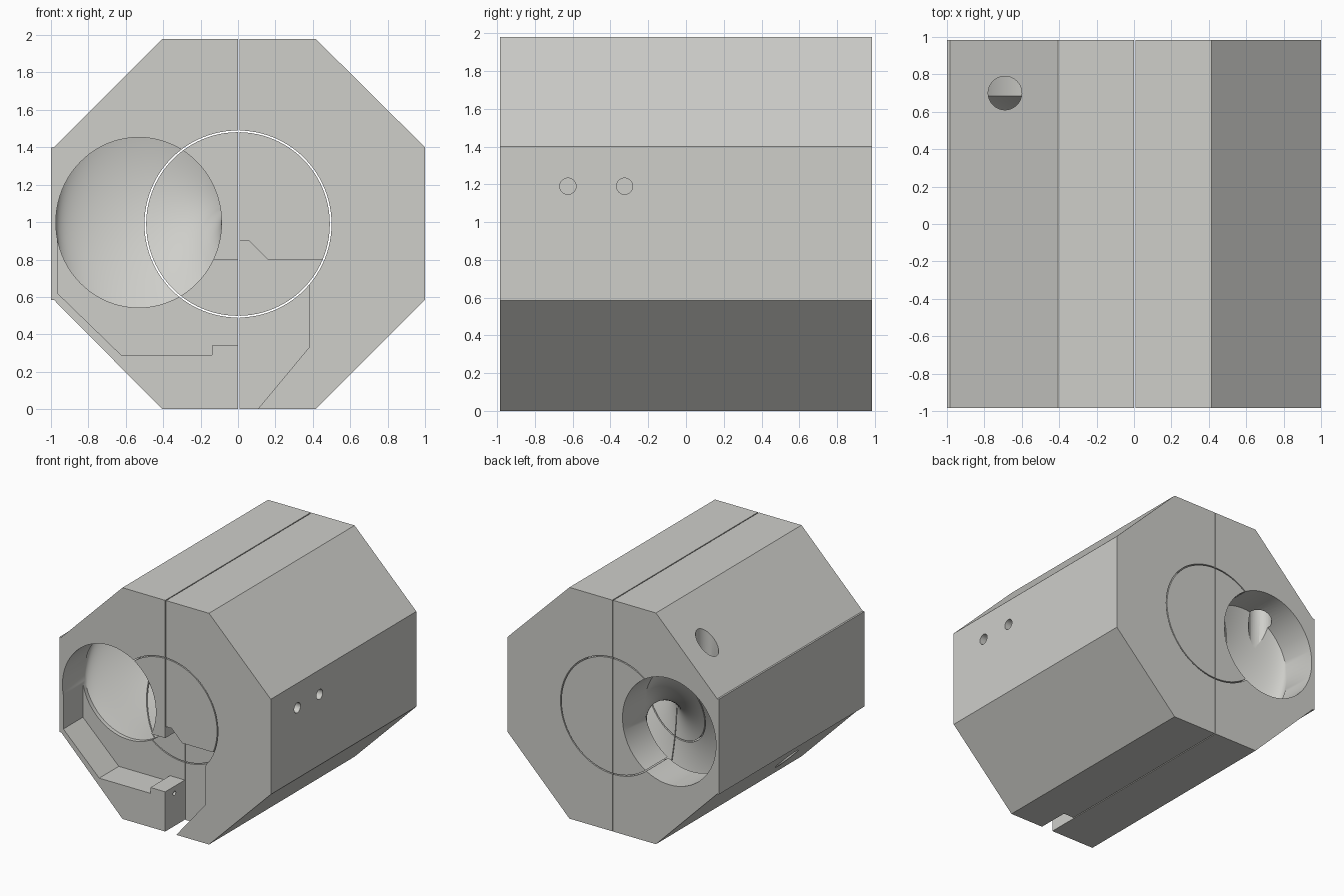
import bpy, bmesh, math

if "Cube" in bpy.data.objects:
    bpy.data.objects.remove(bpy.data.objects["Cube"])

CZ = 0.99      # height of the long axis
END = 0.985    # half length along y
GAP = 0.008    # split between the two halves

grey = bpy.data.materials.new("warm_grey")
grey.diffuse_color = (0.62, 0.62, 0.59, 1)
grey.use_nodes = True
grey.node_tree.nodes["Principled BSDF"].inputs["Base Color"].default_value = grey.diffuse_color


def make(name, bm):
    bmesh.ops.recalc_face_normals(bm, faces=bm.faces)
    me = bpy.data.meshes.new(name)
    bm.to_mesh(me)
    bm.free()
    me.materials.append(grey)
    ob = bpy.data.objects.new(name, me)
    bpy.context.collection.objects.link(ob)
    return ob


def loft(name, rings):
    """Closed solid through a list of equal rings."""
    bm = bmesh.new()
    vs = [[bm.verts.new(p) for p in ring] for ring in rings]
    n = len(vs[0])
    for a, b in zip(vs, vs[1:]):
        for i in range(n):
            j = (i + 1) % n
            bm.faces.new((a[i], a[j], b[j], b[i]))
    bm.faces.new(vs[0])
    bm.faces.new(vs[-1])
    return make(name, bm)


def prism(name, pts, y0, y1):
    return loft(name, [[(x, y, z) for x, z in pts] for y in (y0, y1)])


def drill(name, centre, r, axis, lo, hi):
    """Round cutter along x or z."""
    rings = []
    for h in (lo, hi):
        ring = []
        for i in range(32):
            u = math.tau * i / 32
            a, b = centre[0] + r * math.cos(u), centre[1] + r * math.sin(u)
            ring.append((h, a, b) if axis == "x" else (a, b, h))
        rings.append(ring)
    return loft(name, rings)


def cut(ob, cutters):
    for c in cutters:
        m = ob.modifiers.new("cut", "BOOLEAN")
        m.operation, m.solver, m.object = "DIFFERENCE", "EXACT", c
        bpy.context.view_layer.update()
        dg = bpy.context.evaluated_depsgraph_get()
        me = bpy.data.meshes.new_from_object(ob.evaluated_get(dg))
        ob.modifiers.clear()
        ob.data = me


def arc(r, x0, side, n=48):
    """Half circle from bottom to top, on the given side of the split."""
    a = math.asin(abs(x0) / r)
    pts = []
    for i in range(n + 1):
        t = -math.pi / 2 + a + (math.pi - 2 * a) * i / n
        pts.append((side * r * math.cos(t), CZ + r * math.sin(t)))
    return pts


# Octagonal shell halves, each with a half-round bore in its profile
left_out = [(0, 1.98), (-0.405, 1.98), (-0.985, 1.40), (-1, 1.40),
            (-1, 0.585), (-0.985, 0.585), (-0.405, 0)]
right_out = [(GAP, 1.98), (0.415, 1.98), (1, 1.40), (1, 0.585), (0.415, 0)]
left_shell = prism("left_shell", left_out + [(0, 0)] + arc(0.5, 0, -1), -END, END)
right_shell = prism("right_shell", right_out + [(GAP, 0)] + arc(0.5, GAP, 1), -END, END)

# Core halves inside the bore
left_core = prism("left_core", arc(0.491, 0, -1), -END, END)
right_core = prism("right_core", arc(0.491, GAP, 1), -END, END)

# Spiral passage: straight at both ends, one full turn between
R, RX, RZ, ST = 0.531, 0.443, 0.455, 0.30
steps = 84
stations = [(-1.2, 0.0)]
for i in range(steps + 1):
    t = i / steps
    stations.append((-END + ST + 2 * (END - ST) * t, t))
stations.append((1.2, 1.0))
rings = []
for y, t in stations:
    a = math.pi - math.tau * t
    ca, sa = math.cos(a), math.sin(a)
    ring = []
    for i in range(80):
        u = math.tau * i / 80
        p, q = R + RX * math.cos(u), RZ * math.sin(u)
        ring.append((p * ca - q * sa, y, CZ + 0.008 + p * sa + q * ca))
    rings.append(ring)
passage = loft("passage_cutter", rings)

# Front recesses
Y0, Y1 = -1.1, -0.72
left_recess = prism("left_recess_cutter", [
    (-0.965, 1.0), (-0.965, 0.62), (-0.625, 0.29), (-0.14, 0.29), (-0.14, 0.34),
    (0.05, 0.34), (0.05, 0.8), (-0.2, 0.8), (-0.3, 1.0)], Y0, Y1)
right_recess = prism("right_recess_cutter", [
    (-0.05, -0.1), (0.022, -0.1), (0.38, 0.33), (0.38, 0.7), (-0.05, 0.7)], Y0, Y1)
core_recess = prism("core_recess_cutter", [
    (-0.05, 0.4), (0.6, 0.4), (0.6, 0.8), (0.16, 0.8), (0.06, 0.9), (-0.05, 0.9)], Y0, Y1)

# Drilled holes
upper_hole = drill("upper_hole_cutter", (-0.69, 0.70), 0.09, "z", 1.0, 2.1)
lower_hole = drill("lower_hole_cutter", (-0.69, -0.38), 0.09, "z", -0.1, 0.6)
peg_hole = drill("peg_hole_cutter", (-0.86, 0.28), 0.018, "x", -0.08, 0.1)
side_holes = [drill("side_hole_cutter", (y, 1.19), 0.043, "x", 0.88, 1.1)
              for y in (-0.625, -0.325)]

cut(left_shell, [passage, left_recess, upper_hole, lower_hole, peg_hole])
cut(right_shell, [passage, right_recess] + side_holes)
cut(left_core, [passage, left_recess])
cut(right_core, [passage, core_recess])

for c in [passage, left_recess, right_recess, core_recess,
          upper_hole, lower_hole, peg_hole] + side_holes:
    bpy.data.objects.remove(c)

# Smooth curved walls, keep edges sharp
bpy.ops.object.select_all(action="DESELECT")
for ob in (left_shell, right_shell, left_core, right_core):
    ob.select_set(True)
bpy.context.view_layer.objects.active = left_shell
bpy.ops.object.shade_smooth_by_angle(angle=math.radians(30))
